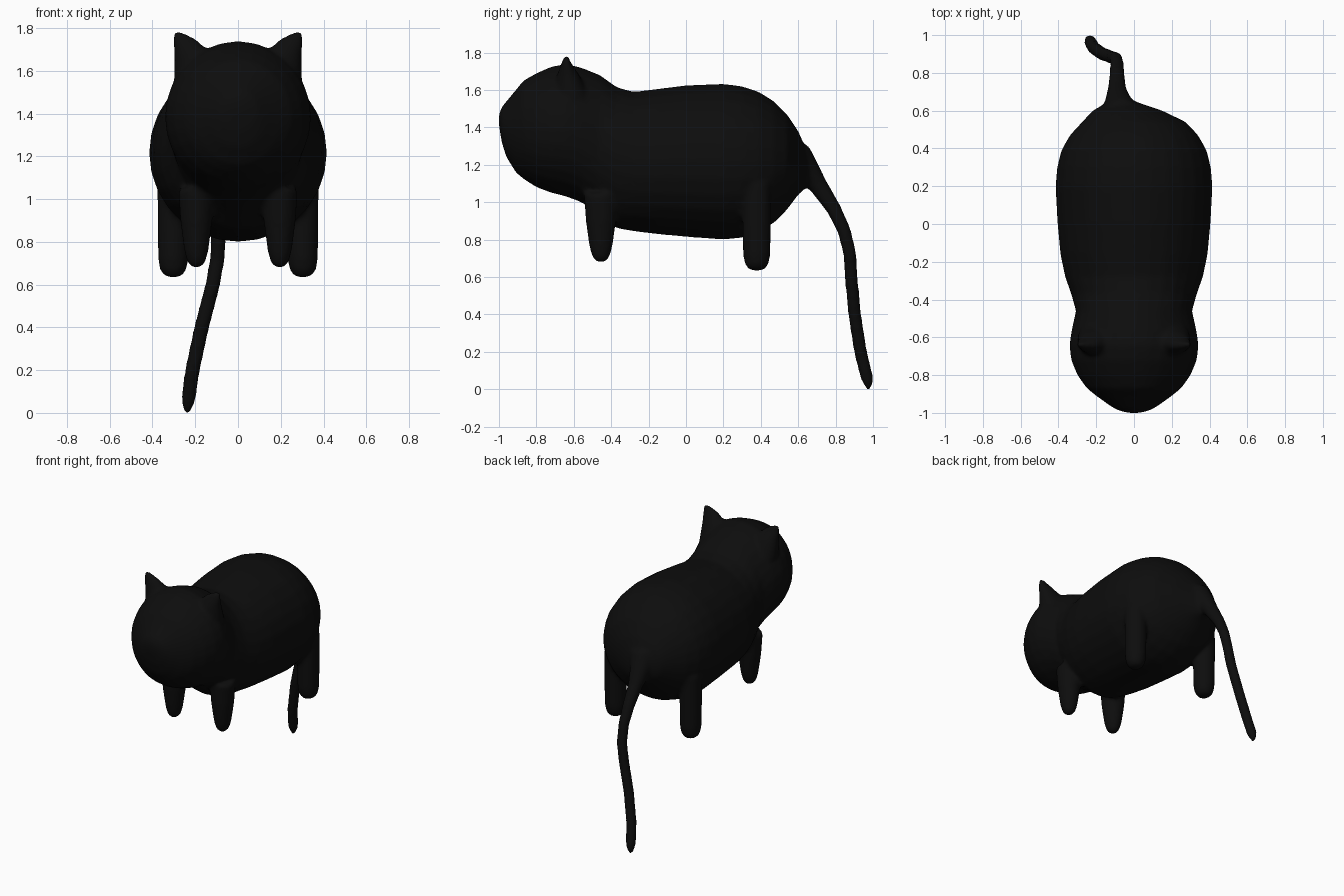
import bpy, bmesh, math
from mathutils import Vector

if "Cube" in bpy.data.objects:
    bpy.data.objects.remove(bpy.data.objects["Cube"])

SEGS = 28
parts = []


def loft(name, rings):
    """Closed skin through elliptical rings given as (centre, axis_u, axis_v)."""
    bm = bmesh.new()
    loops = []
    for c, u, v in rings:
        loops.append([bm.verts.new(c + u * math.cos(a) + v * math.sin(a))
                      for a in (2 * math.pi * i / SEGS for i in range(SEGS))])
    for a, b in zip(loops, loops[1:]):
        for i in range(SEGS):
            j = (i + 1) % SEGS
            bm.faces.new((a[i], a[j], b[j], b[i]))
    bm.faces.new(loops[0])
    bm.faces.new(loops[-1])
    bmesh.ops.recalc_face_normals(bm, faces=bm.faces)
    me = bpy.data.meshes.new(name)
    bm.to_mesh(me)
    bm.free()
    ob = bpy.data.objects.new(name, me)
    bpy.context.collection.objects.link(ob)
    parts.append(ob)


def upright(name, rings):
    """Loft from horizontal rings (x, y, z, rx, ry)."""
    loft(name, [(Vector((x, y, z)), Vector((rx, 0, 0)), Vector((0, ry, 0)))
                for x, y, z, rx, ry in rings])


# Head and torso: (y, bottom z, top z, half width)
profile = [
    (-1.00, 1.41, 1.47, 0.03), (-0.985, 1.32, 1.51, 0.09), (-0.96, 1.24, 1.54, 0.13),
    (-0.91, 1.16, 1.60, 0.20), (-0.87, 1.125, 1.65, 0.25), (-0.80, 1.08, 1.69, 0.30),
    (-0.72, 1.05, 1.725, 0.333), (-0.64, 1.03, 1.74, 0.342), (-0.56, 1.00, 1.72, 0.33),
    (-0.46, 0.93, 1.68, 0.308), (-0.37, 0.86, 1.615, 0.333), (-0.28, 0.845, 1.59, 0.365),
    (-0.16, 0.83, 1.605, 0.39), (0.00, 0.815, 1.625, 0.405), (0.20, 0.80, 1.633, 0.416),
    (0.30, 0.81, 1.62, 0.407), (0.39, 0.84, 1.59, 0.385), (0.47, 0.89, 1.54, 0.34),
    (0.54, 0.96, 1.47, 0.275), (0.60, 1.04, 1.38, 0.185), (0.64, 1.075, 1.29, 0.09),
    (0.66, 1.10, 1.24, 0.05),
]
loft("body", [(Vector((-0.07 * max(0, (y - 0.54) / 0.12), y, (lo + hi) / 2)),
               Vector((w, 0, 0)), Vector((0, 0, (hi - lo) / 2)))
              for y, lo, hi, w in profile])

# Legs and ears, mirrored left and right
for s, side in ((-1, "left"), (1, "right")):
    upright("front_leg_" + side, [
        (s * 0.195, -0.455, z, r, r * 1.08) for z, r in
        ((1.05, 0.085), (0.90, 0.075), (0.82, 0.065), (0.75, 0.055), (0.70, 0.04), (0.68, 0.018))])
    upright("hind_leg_" + side, [
        (s * 0.303, 0.378, z, r, r * 1.03) for z, r in
        ((1.10, 0.075), (0.85, 0.073), (0.72, 0.071), (0.67, 0.062), (0.645, 0.045), (0.634, 0.02))])
    upright("ear_" + side, [
        (s * 0.19, -0.61, 1.55, 0.11, 0.10), (s * 0.213, -0.63, 1.68, 0.085, 0.06),
        (s * 0.248, -0.64, 1.745, 0.058, 0.026), (s * 0.28, -0.64, 1.78, 0.025, 0.012)])

# Tail: (x, y, z, radius) along its path
path = [(-0.07, 0.58, 1.24, 0.10), (-0.085, 0.65, 1.165, 0.07), (-0.09, 0.71, 1.085, 0.05),
        (-0.09, 0.79, 0.965, 0.04), (-0.09, 0.845, 0.85, 0.036), (-0.095, 0.875, 0.73, 0.035),
        (-0.118, 0.883, 0.60, 0.035), (-0.17, 0.902, 0.40, 0.035), (-0.213, 0.933, 0.20, 0.035),
        (-0.233, 0.968, 0.06, 0.034), (-0.236, 0.976, 0.02, 0.022), (-0.236, 0.978, -0.003, 0.010)]
rings = []
for i, p in enumerate(path):
    a, b = path[max(i - 1, 0)], path[min(i + 1, len(path) - 1)]
    t = (Vector(b[:3]) - Vector(a[:3])).normalized()
    v = t.cross(Vector((1, 0, 0))).normalized()
    rings.append((Vector(p[:3]), v.cross(t) * p[3], v * p[3]))
loft("tail", rings)

# Fuse all parts into one seamless smooth skin
bpy.ops.object.select_all(action='DESELECT')
for ob in parts:
    ob.select_set(True)
cat = parts[0]
bpy.context.view_layer.objects.active = cat
bpy.ops.object.join()
cat.name = "cat"
fuse = cat.modifiers.new("fuse", 'REMESH')
fuse.mode = 'VOXEL'
fuse.voxel_size = 0.014
fuse.use_smooth_shade = True
soften = cat.modifiers.new("soften", 'SMOOTH')
soften.factor = 0.5
soften.iterations = 6
for name in ("fuse", "soften"):
    bpy.ops.object.modifier_apply(modifier=name)
bpy.ops.object.shade_smooth()

# Black coat
coat = bpy.data.materials.new("black_coat")
coat.diffuse_color = (0.004, 0.004, 0.004, 1)
coat.use_nodes = True
coat.node_tree.nodes["Principled BSDF"].inputs["Base Color"].default_value = coat.diffuse_color
cat.data.materials.clear()
cat.data.materials.append(coat)
